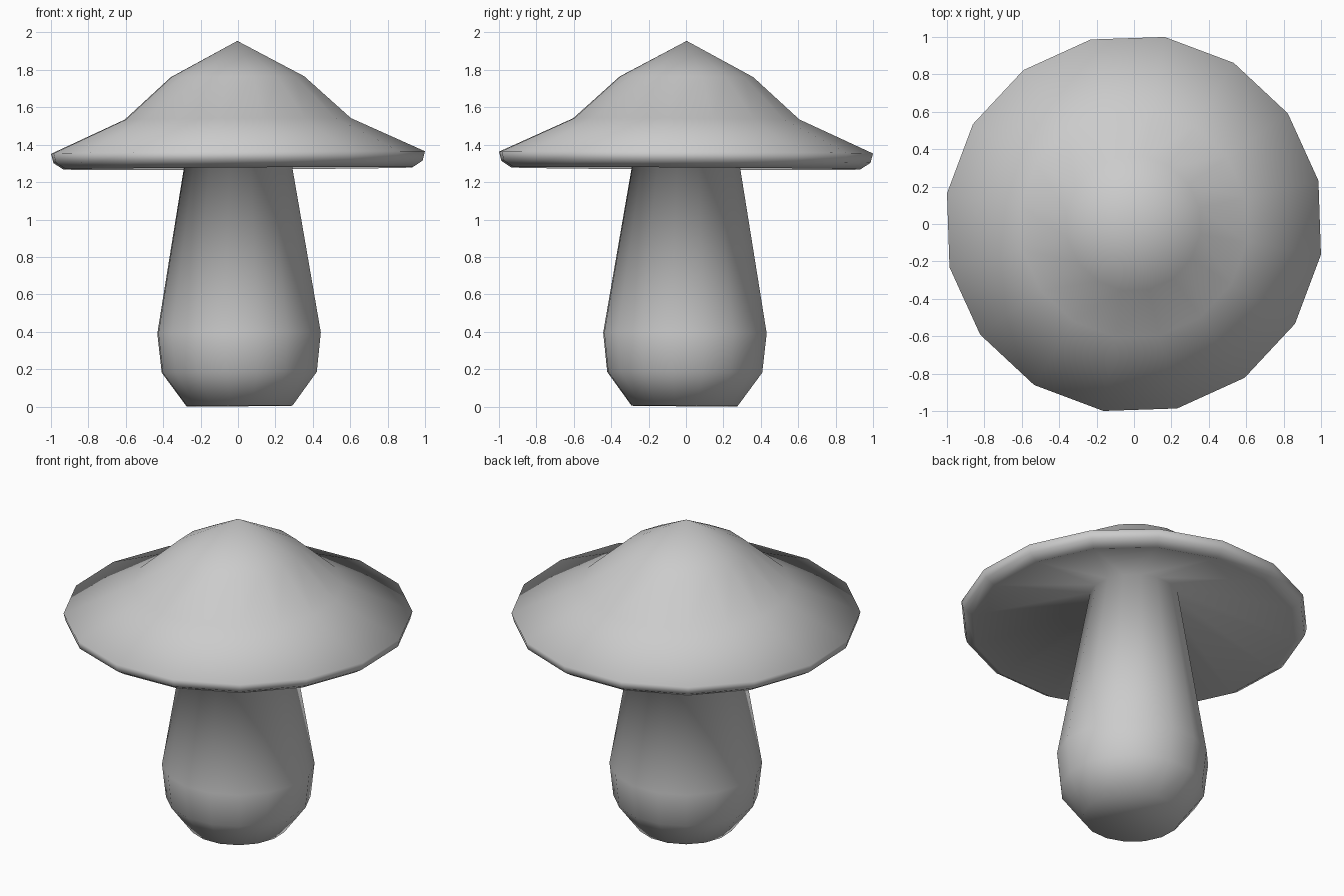
import bpy, bmesh, math

if "Cube" in bpy.data.objects:
    bpy.data.objects.remove(bpy.data.objects["Cube"])

SIDES = 16
OFFSET = math.radians(13.2)

# Profile (radius, height): base, bulb, stem, hollow underside, rim, domed cap
PROFILE = [
    (0.287, 0.0), (0.42, 0.18), (0.443, 0.39), (0.259, 1.48),
    (0.945, 1.27), (1.0, 1.305), (1.013, 1.355),
    (0.613, 1.535), (0.362, 1.76),
]
TIP = 1.952


def lathe(name, profile, tip):
    bm = bmesh.new()
    rings = []
    for r, z in profile:
        rings.append([bm.verts.new((r * math.cos(OFFSET + i * math.tau / SIDES),
                                    r * math.sin(OFFSET + i * math.tau / SIDES), z))
                      for i in range(SIDES)])
    top = bm.verts.new((0, 0, tip))
    bm.faces.new(rings[0][::-1])
    for a, b in zip(rings, rings[1:]):
        for i in range(SIDES):
            j = (i + 1) % SIDES
            bm.faces.new((a[i], a[j], b[j], b[i]))
    for i in range(SIDES):
        bm.faces.new((rings[-1][i], rings[-1][(i + 1) % SIDES], top))
    for f in bm.faces:
        f.smooth = True
    bmesh.ops.recalc_face_normals(bm, faces=bm.faces[:])
    me = bpy.data.meshes.new(name)
    bm.to_mesh(me)
    bm.free()
    ob = bpy.data.objects.new(name, me)
    bpy.context.collection.objects.link(ob)
    return ob


# Stem and cap are one continuous smooth surface, leaning very slightly
mushroom = lathe("mushroom", PROFILE, TIP)
mushroom.rotation_euler = (-0.006, -0.006, 0)
mushroom.location = (0.008, -0.008, 0.003)
